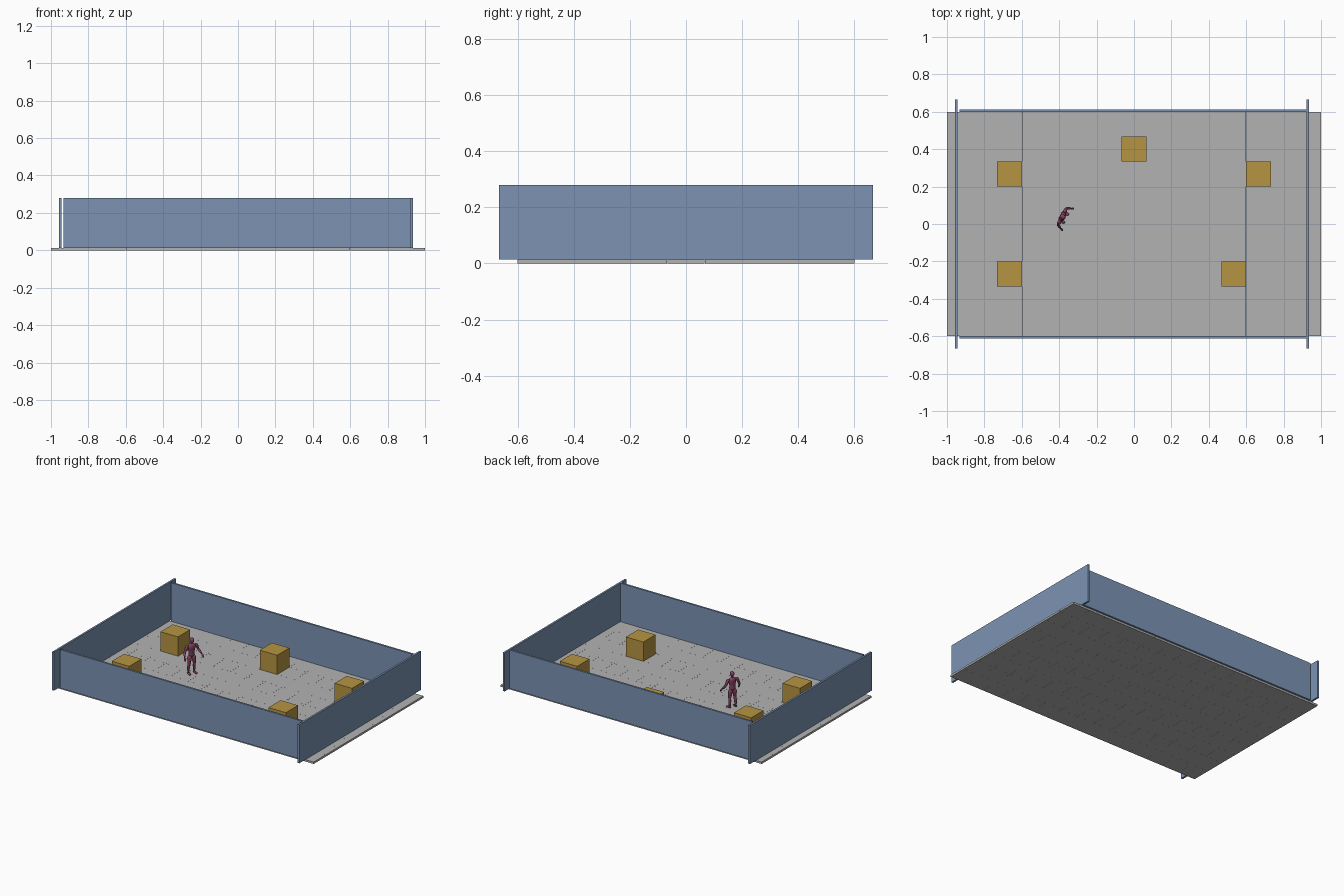
import bpy
import bmesh
import math
from mathutils import Vector, Matrix

cube = bpy.data.objects.get("Cube")
if cube:
    bpy.data.objects.remove(cube, do_unlink=True)

TILE = 2 / 15          # one floor tile; crates and walls follow the same grid
THICK = TILE / 10


def material(name, rgb):
    mat = bpy.data.materials.new(name)
    mat.use_nodes = True
    color = (*rgb, 1)
    mat.diffuse_color = color
    mat.node_tree.nodes["Principled BSDF"].inputs["Base Color"].default_value = color
    return mat


FLOOR = material("floor grey", (0.45, 0.45, 0.45))
WALL = material("wall blue", (0.2, 0.29, 0.45))
CRATE = material("crate ochre", (0.47, 0.3, 0.055))
BODY = material("figure plum", (0.22, 0.055, 0.11))


def finish(bm, name, mat):
    mesh = bpy.data.meshes.new(name)
    bm.to_mesh(mesh)
    bm.free()
    mesh.materials.append(mat)
    obj = bpy.data.objects.new(name, mesh)
    bpy.context.collection.objects.link(obj)
    return obj


def box(name, mat, center, size):
    bm = bmesh.new()
    bmesh.ops.create_cube(bm, size=1)
    bmesh.ops.scale(bm, vec=size, verts=bm.verts)
    obj = finish(bm, name, mat)
    obj.location = center
    return obj


# Floor: one tile repeated along both axes
floor = box("floor_tiles", FLOOR, (-7 * TILE, -4 * TILE, THICK / 2),
            (TILE - 0.0003, TILE - 0.0003, THICK))
for name, count, axis in (("columns", 15, (1, 0, 0)), ("rows", 9, (0, 1, 0))):
    array = floor.modifiers.new(name, 'ARRAY')
    array.count = count
    array.use_relative_offset = False
    array.use_constant_offset = True
    array.constant_offset_displace = Vector(axis) * TILE

# Walls: long ones front and back, overhanging ones at the sides
wall_height = 2 * TILE
wall_z = THICK + wall_height / 2
for name, side in (("front_wall", -1), ("back_wall", 1)):
    box(name, WALL, (0, side * 0.606, wall_z), (14 * TILE, THICK, wall_height))
for name, x in (("right_wall", -0.95), ("left_wall", 0.93)):
    box(name, WALL, (x, 0, wall_z), (THICK, 10 * TILE, wall_height))

# Crates: placed by tile column and row from the middle
for i, (col, row) in enumerate(((-5, 2), (-5, -2), (0, 3), (5, 2), (4, -2))):
    box(f"crate_{i + 1}", CRATE, (col * TILE, row * TILE, THICK + TILE / 2),
        (TILE, TILE, TILE))


# Standing figure, built at unit height: local x is its left, -y its front
HEIGHT = 0.248
PLACE = (Matrix.Translation((-0.384, 0.04, THICK))
         @ Matrix.Rotation(math.radians(63), 4, 'Z')
         @ Matrix.Scale(HEIGHT, 4))


def loft(bm, stations, flat=1, sides=10):
    """Rounded body part through stations of x, y, z and radius."""
    points = [Vector(s[:3]) for s in stations]
    rings = []
    for i, p in enumerate(points):
        along = points[min(i + 1, len(points) - 1)] - points[max(i - 1, 0)]
        along.normalize()
        guide = Vector((0, 1, 0)) if abs(along.y) < 0.8 else Vector((0, 0, 1))
        across = guide.cross(along).normalized()
        depth = along.cross(across)
        ring = []
        for k in range(sides):
            a = math.tau * k / sides
            offset = across * math.cos(a) + depth * math.sin(a) * flat
            ring.append(bm.verts.new(p + offset * stations[i][3]))
        rings.append(ring)
    for low, high in zip(rings, rings[1:]):
        for k in range(sides):
            n = (k + 1) % sides
            bm.faces.new((low[k], low[n], high[n], high[k]))
    bm.faces.new(rings[0][::-1])
    bm.faces.new(rings[-1])


def body_part(name, stations, flat=1, mirrored=False):
    for side, prefix in ((1, "left_"), (-1, "right_")) if mirrored else ((1, ""),):
        bm = bmesh.new()
        loft(bm, [(side * x, y, z, r) for x, y, z, r in stations], flat)
        bmesh.ops.recalc_face_normals(bm, faces=bm.faces)
        obj = finish(bm, prefix + name, BODY)
        obj.data.transform(PLACE)
        obj.data.shade_smooth()
        obj.modifiers.new("rounding", 'SUBSURF').levels = 1
        obj.modifiers["rounding"].render_levels = 1


body_part("torso", ((0, 0, 0.47, 0.06), (0, 0, 0.52, 0.1), (0, 0, 0.6, 0.078),
                    (0, -0.01, 0.7, 0.105), (0, -0.01, 0.77, 0.12),
                    (0, 0, 0.82, 0.09), (0, 0, 0.85, 0.035)), flat=0.6)
body_part("neck", ((0, 0, 0.82, 0.036), (0, -0.01, 0.89, 0.034)))
body_part("head", ((0, -0.03, 0.86, 0.03), (0, -0.025, 0.89, 0.05),
                   (0, -0.015, 0.94, 0.062), (0, -0.01, 0.98, 0.052),
                   (0, -0.01, 1, 0.022)), flat=1.15)
body_part("arm", ((0.1, 0, 0.81, 0.03), (0.135, 0, 0.785, 0.048),
                  (0.165, 0, 0.71, 0.038), (0.2, 0, 0.63, 0.03),
                  (0.215, -0.03, 0.6, 0.034), (0.25, -0.1, 0.53, 0.02)),
          mirrored=True)
body_part("hand", ((0.245, -0.09, 0.54, 0.02), (0.255, -0.12, 0.505, 0.031),
                   (0.26, -0.145, 0.465, 0.022), (0.26, -0.15, 0.44, 0.01)),
          flat=0.6, mirrored=True)
body_part("leg", ((0.05, 0, 0.52, 0.055), (0.06, 0, 0.45, 0.066),
                  (0.07, -0.01, 0.36, 0.052), (0.075, -0.01, 0.27, 0.036),
                  (0.08, 0.01, 0.2, 0.045), (0.085, 0.015, 0.1, 0.028),
                  (0.085, 0.015, 0.02, 0.026)), mirrored=True)
body_part("foot", ((0.083, 0.05, 0.024, 0.024), (0.087, 0, 0.028, 0.036),
                   (0.095, -0.07, 0.022, 0.04), (0.1, -0.115, 0.018, 0.026)),
          flat=0.65, mirrored=True)
